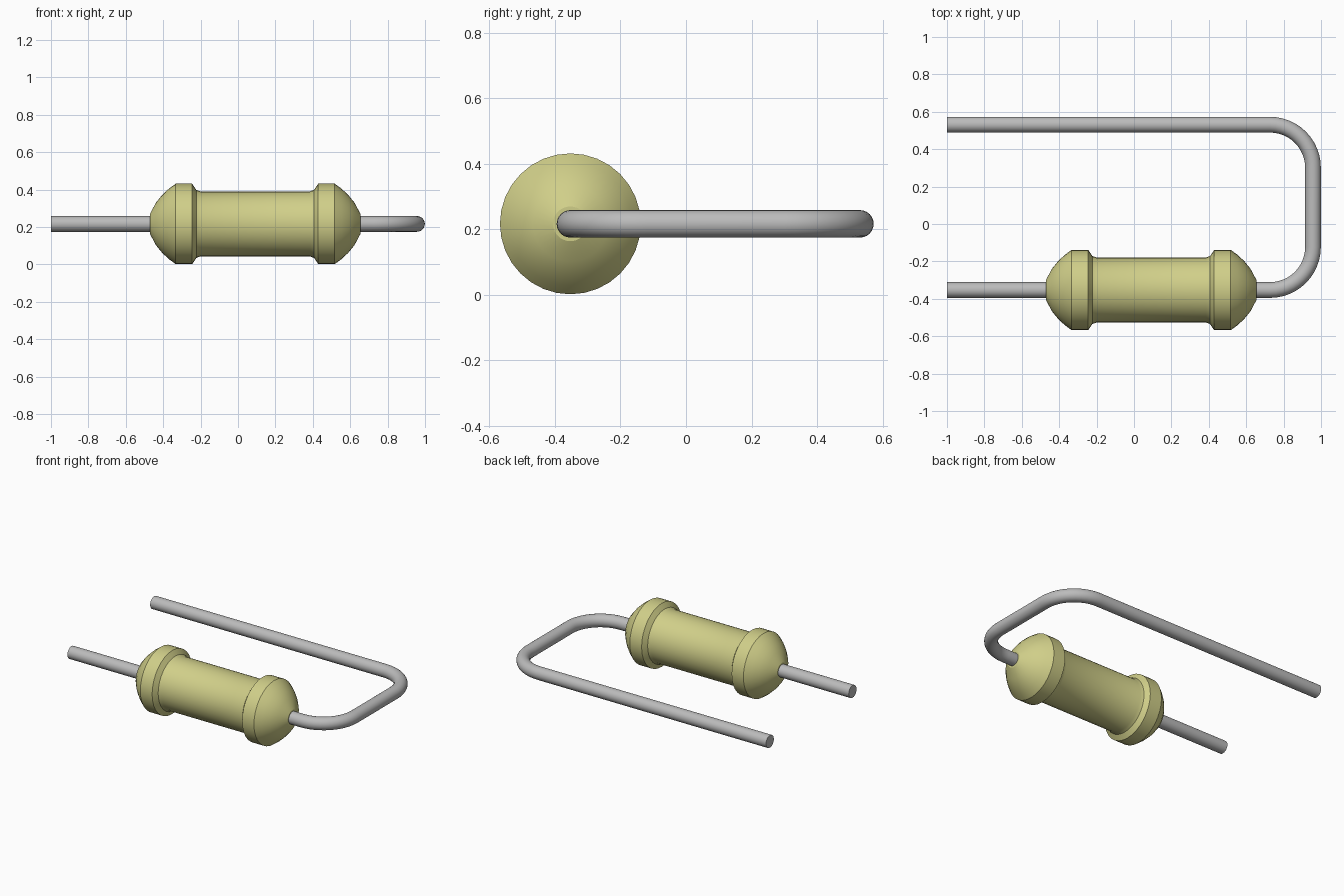
import bpy, bmesh, math
from mathutils import Vector

if "Cube" in bpy.data.objects:
    bpy.data.objects.remove(bpy.data.objects["Cube"])


def make_material(name, color):
    m = bpy.data.materials.new(name)
    m.use_nodes = True
    m.diffuse_color = color
    bsdf = next(n for n in m.node_tree.nodes if n.type == 'BSDF_PRINCIPLED')
    bsdf.inputs["Base Color"].default_value = color
    return m


def make_object(name, bm, material, angle):
    bmesh.ops.recalc_face_normals(bm, faces=bm.faces)
    mesh = bpy.data.meshes.new(name)
    bm.to_mesh(mesh)
    bm.free()
    mesh.materials.append(material)
    ob = bpy.data.objects.new(name, mesh)
    bpy.context.collection.objects.link(ob)
    bpy.ops.object.select_all(action='DESELECT')
    ob.select_set(True)
    bpy.context.view_layer.objects.active = ob
    bpy.ops.object.shade_smooth_by_angle(angle=math.radians(angle))
    return ob


def sweep(bm, rings, sides):
    """Skin circles given as (centre, horizontal side axis, radius), capped at both ends."""
    loops = []
    for centre, side, radius in rings:
        loop = []
        for i in range(sides):
            a = 2 * math.pi * i / sides
            offset = side * math.cos(a) + Vector((0, 0, math.sin(a)))
            loop.append(bm.verts.new(centre + offset * radius))
        loops.append(loop)
    for a, b in zip(loops, loops[1:]):
        for i in range(sides):
            j = (i + 1) % sides
            bm.faces.new((a[i], a[j], b[j], b[i]))
    bm.faces.new(loops[0])
    bm.faces.new(loops[-1])


yellow = make_material("pale yellow body", (0.63, 0.62, 0.25, 1))
metal = make_material("grey metal", (0.50, 0.50, 0.50, 1))

AXIS_Y, AXIS_Z = -0.353, 0.217
BODY_X = 0.092

# Body: half profile (distance from middle, radius), mirrored
half = [(0.293, 0.174), (0.315, 0.182), (0.337, 0.215), (0.425, 0.215),
        (0.462, 0.188), (0.497, 0.155), (0.530, 0.115), (0.563, 0.053)]
profile = [(-x, r) for x, r in reversed(half)] + half
bm = bmesh.new()
sweep(bm, [(Vector((BODY_X + x, AXIS_Y, AXIS_Z)), Vector((0, 1, 0)), r)
           for x, r in profile], 32)
make_object("resistor_body", bm, yellow, 28)

# Lead wire: straight through the body, two rounded bends, straight back
WIRE_R, BEND, STEPS = 0.042, 0.23, 12
END_X, BACK_Y = 0.957, 0.531
rings = [(Vector((-1, AXIS_Y, AXIS_Z)), Vector((0, 1, 0)), WIRE_R)]
for centre_y, start in ((AXIS_Y + BEND, -90), (BACK_Y - BEND, 0)):
    for i in range(STEPS + 1):
        a = math.radians(start + 90 * i / STEPS)
        out = Vector((math.cos(a), math.sin(a), 0))
        centre = Vector((END_X - BEND, centre_y, AXIS_Z)) + out * BEND
        rings.append((centre, -out, WIRE_R))
rings.append((Vector((-1, BACK_Y, AXIS_Z)), Vector((0, -1, 0)), WIRE_R))
bm = bmesh.new()
sweep(bm, rings, 24)
make_object("lead_wire", bm, metal, 35)
